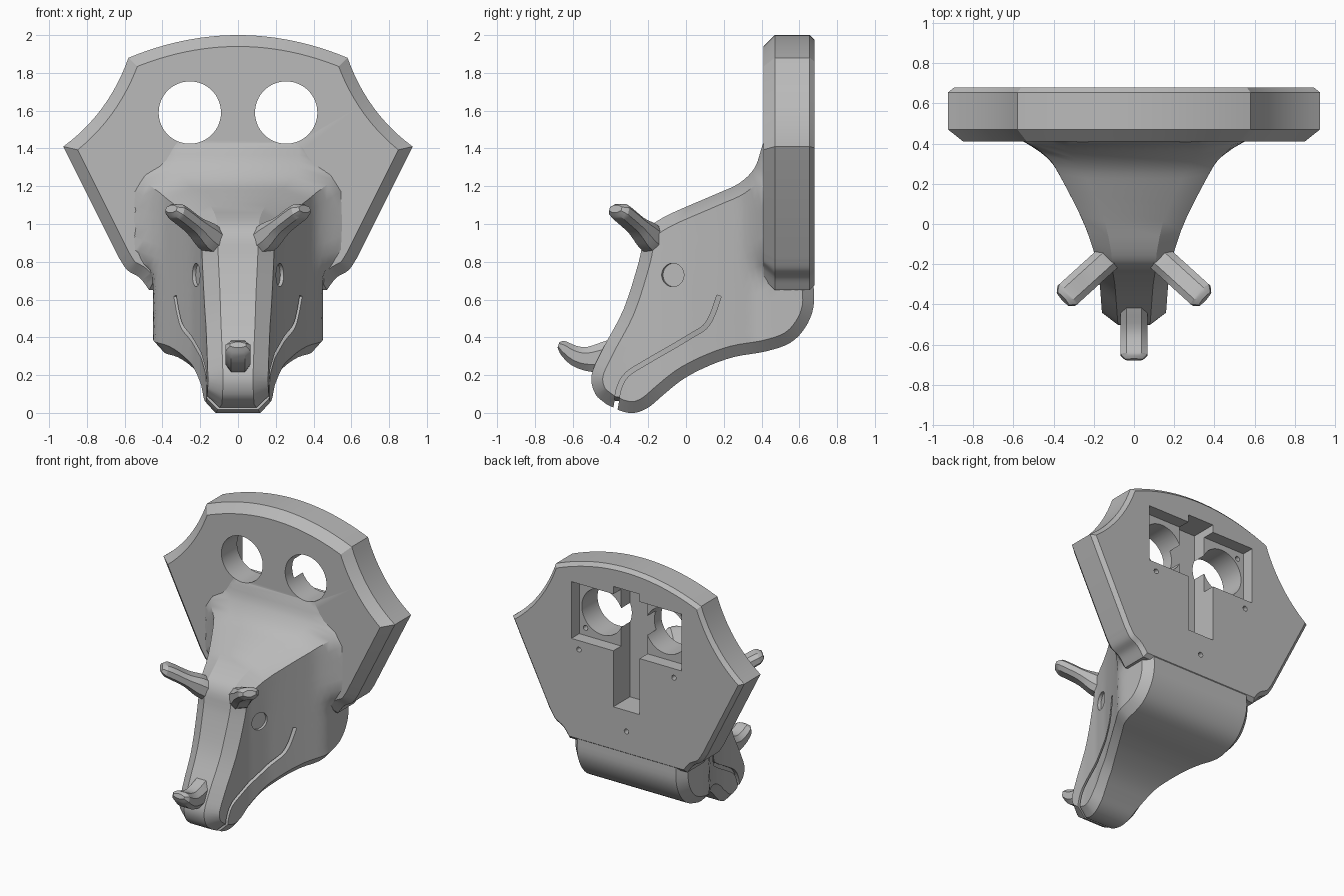
import bpy, bmesh, math
from mathutils import Vector, Matrix

if "Cube" in bpy.data.objects:
    bpy.data.objects.remove(bpy.data.objects["Cube"])

grey = bpy.data.materials.new("plain grey")
grey.use_nodes = True
colour = (0.49, 0.49, 0.49, 1)
grey.diffuse_color = colour
grey.node_tree.nodes["Principled BSDF"].inputs["Base Color"].default_value = colour


def make_object(name, bm):
    bmesh.ops.recalc_face_normals(bm, faces=bm.faces)
    mesh = bpy.data.meshes.new(name)
    bm.to_mesh(mesh)
    bm.free()
    mesh.materials.append(grey)
    ob = bpy.data.objects.new(name, mesh)
    bpy.context.collection.objects.link(ob)
    return ob


def loft(name, rings):
    """Skin closed rings of points and cap both ends."""
    bm = bmesh.new()
    rows = [[bm.verts.new(p) for p in ring] for ring in rings]
    n = len(rows[0])
    for a, b in zip(rows, rows[1:]):
        for i in range(n):
            j = (i + 1) % n
            bm.faces.new((a[i], a[j], b[j], b[i]))
    caps = [bm.faces.new(rows[0]), bm.faces.new(rows[-1])]
    bm.normal_update()
    bmesh.ops.triangulate(bm, faces=caps)
    return make_object(name, bm)


def spline(points, steps):
    p = [Vector(q) for q in points]
    p = [2 * p[0] - p[1]] + p + [2 * p[-1] - p[-2]]
    out = []
    for a, b, c, d in zip(p, p[1:], p[2:], p[3:]):
        for k in range(steps):
            t = k / steps
            out.append(b + 0.5 * t * (c - a + t * (2 * a - 5 * b + 4 * c - d
                                                   + t * (3 * b - a - 3 * c + d))))
    return out + [p[-2]]


def offset(pts, dist, closed=False):
    """Move a 2D path to its left with mitred corners."""
    out, n = [], len(pts)
    for i, p in enumerate(pts):
        prev = pts[i - 1] if i or closed else None
        nxt = pts[(i + 1) % n] if i < n - 1 or closed else None
        d1 = (p - prev).normalized() if prev is not None else (nxt - p).normalized()
        d2 = (nxt - p).normalized() if nxt is not None else d1
        m = (d1 + d2).normalized()
        out.append(p + Vector((-m.y, m.x)) * dist / max(m.dot(d1), 0.5))
    return out


def smooth(v, lo, hi):
    t = min(max((v - lo) / (hi - lo), 0), 1)
    return t * t * (3 - 2 * t)


WIDTHS = [(-.6, .15), (-.5, .155), (-.3, .17), (-.15, .195), (0, .245), (.15, .32),
          (.27, .385), (.36, .44), (.42, .45), (.8, .45)]


def half_width(y, z):
    flare = min(max((y - .3) / .12, 0), 1) ** 2 * smooth(z, .7, .88) * (1 - smooth(z, 1.15, 1.35))
    for (a, wa), (b, wb) in zip(WIDTHS, WIDTHS[1:]):
        if y <= b:
            return wa + (wb - wa) * (y - a) / (b - a) + .12 * flare


def volume(mesh):
    bm = bmesh.new()
    bm.from_mesh(mesh)
    v = bm.calc_volume(signed=True)
    bm.free()
    return v


def boolean(target, tool, operation="DIFFERENCE"):
    """Apply a boolean with the first solver that gives a plausible volume."""
    before = volume(target.data)
    low, high = (before * 1.02, before * 3) if operation == "UNION" else (before * .85, before * 1.0001)
    mod = target.modifiers.new("cut", "BOOLEAN")
    mod.object, mod.operation = tool, operation
    result = None
    for solver in ("MANIFOLD", "EXACT", "FLOAT"):
        mod.solver = solver
        bpy.context.view_layer.update()
        graph = bpy.context.evaluated_depsgraph_get()
        mesh = bpy.data.meshes.new_from_object(target.evaluated_get(graph))
        if low < volume(mesh) < high:
            result = mesh
            break
    target.modifiers.remove(mod)
    if result is not None:
        target.data = result
    bpy.data.objects.remove(tool)


def box(x0, x1, y0, y1, z0, z1):
    return loft("box_cutter", [[(x0, y, z0), (x1, y, z0), (x1, y, z1), (x0, y, z1)] for y in (y0, y1)])


def cylinder(centre, axis, radius, depth, sides=48):
    bm = bmesh.new()
    turn = Vector(axis).to_track_quat("Z", "Y").to_matrix().to_4x4()
    bmesh.ops.create_cone(bm, cap_ends=True, segments=sides, radius1=radius, radius2=radius,
                          depth=depth, matrix=Matrix.Translation(centre) @ turn)
    return make_object("round_cutter", bm)


# Wall plate: crest outline with bevelled front and back rims
half = spline([(.47, .65), (.52, .715), (.585, .755), (.63, .82)], 5)
tip, control, shoulder = Vector((.925, 1.41)), Vector((.685, 1.585)), Vector((.58, 1.88))
for k in range(13):
    t = k / 12
    half.append(tip * (1 - t) ** 2 + control * 2 * t * (1 - t) + shoulder * t * t)
for k in range(11, -1, -1):
    x = .58 * k / 12
    half.append(Vector((x, 2 - .12 * (x / .58) ** 2)))
outline = half + [Vector((-p.x, p.y)) for p in reversed(half[:-1])]
rings = []
for y, inset in ((.41, .06), (.47, 0), (.655, 0), (.68, .025)):
    rings.append([(p.x, y, p.y) for p in offset(outline, inset, True)])
body = loft("head_and_wall_plate", rings)

# Head: paired upper and lower side profiles with chamfered edges
upper = spline([(.47, 1.52), (.41, 1.43), (.365, 1.30), (.28, 1.215), (.15, 1.155), (-.12, 1.035),
                (-.215, .95), (-.25, .80), (-.33, .55), (-.44, .34), (-.5, .2), (-.48, .1),
                (-.42, .045)], 4)
lower = spline([(.675, .70), (.675, .56), (.63, .45), (.55, .37), (.42, .325), (.25, .295),
                (.1, .24), (-.02, .175), (-.12, .095), (-.19, .035), (-.25, .005), (-.30, 0),
                (-.345, .01)], 4)
rings = []
for t, ti, b, bi in zip(upper, offset(upper, .06), lower, offset(lower, -.06)):
    chamfer = .075 + .05 * smooth(t.y, .95, 1.2)
    side = [(half_width(*t) - chamfer, t)]
    for k in range(13):
        p = ti.lerp(bi, k / 12)
        side.append((half_width(*p), p))
    side.append((half_width(*b) - .055, b))
    rings.append([(x, p.x, p.y) for x, p in side] + [(-x, p.x, p.y) for x, p in reversed(side)])
boolean(body, loft("head", rings), "UNION")

# Two round holes through the plate, with a pocket behind each
for s in (-1, 1):
    boolean(body, cylinder((s * .255, .5, 1.59), (0, 1, 0), .165, .6, 64))
boolean(body, box(-.44, .44, .59, .8, 1.385, 1.795))

# Hanging slot and screw holes in the back
boolean(body, box(-.105, .105, .49, .8, .98, 1.85))
for x, z, depth in ((.38, 1.32, .1), (-.38, 1.32, .1), (0, .83, .1), (.39, 1.44, .26), (-.39, 1.74, .26)):
    boolean(body, cylinder((x, .68, z), (0, 1, 0), .018, depth, 16))

# Mouth grooves and shallow eyes on both sides
mouth = spline([(-.385, -.03), (-.37, .04), (-.355, .13), (-.31, .205), (-.2, .275), (-.07, .35),
                (.03, .41), (.1, .455), (.14, .52), (.175, .62)], 4)
for s in (-1, 1):
    rings = []
    for p, a, b in zip(mouth, offset(mouth, .012), offset(mouth, -.012)):
        w = half_width(*p)
        inner = w - .025 if p.y > .07 else -.01
        rings.append([(s * x, q.x, q.y) for x, q in ((inner, a), (w + .1, a), (w + .1, b), (inner, b))])
    boolean(body, loft("mouth_cutter", rings))
    axis = Vector((s, -.36, 0)).normalized()
    surface = Vector((s * half_width(-.07, .73), -.07, .73))
    boolean(body, cylinder(surface + axis * .08, axis, .062, .2))


def horn(name, origin, direction, sections):
    """Sweep a chamfered bar; each section is a low and a high (distance, z) point."""
    d = Vector((direction[0], direction[1], 0)).normalized()
    across = Vector((-d.y, d.x, 0))
    low = spline([s[0] for s in sections], 3)
    high = spline([s[1] for s in sections], 3)
    rings = []
    for i, (a, b) in enumerate(zip(low, high)):
        h = .067 if i < len(low) - 3 else .067 - .008 * (i - len(low) + 4)
        ring = []
        for u, t in ((h - .03, 0), (h, .27), (h, .73), (h - .03, 1), (.03 - h, 1), (-h, .73), (-h, .27), (.03 - h, 0)):
            p = a.lerp(b, t)
            ring.append(Vector((origin[0], origin[1], 0)) + d * p.x + across * u + Vector((0, 0, p.y)))
        rings.append(ring)
    return loft(name, rings)


# Brow horns and nose horn
brow = [((-.01, .84), (-.05, .965)), ((.06, .875), (.01, 1.0)), ((.14, .95), (.10, 1.03)),
        ((.22, 1.0), (.19, 1.08)), ((.27, 1.03), (.245, 1.105)), ((.295, 1.06), (.28, 1.1))]
nose = [((.36, .23), (.36, .40)), ((.46, .215), (.43, .38)), ((.54, .225), (.52, .35)),
        ((.61, .255), (.58, .355)), ((.66, .305), (.64, .38)), ((.68, .345), (.67, .375))]
parts = [body,
         horn("left_brow_horn", (.14, -.18), (.74, -.67), brow),
         horn("right_brow_horn", (-.14, -.18), (-.74, -.67), brow),
         horn("nose_horn", (0, 0), (0, -1), nose)]

bpy.ops.object.select_all(action="DESELECT")
for ob in parts:
    ob.select_set(True)
bpy.context.view_layer.objects.active = body
bpy.ops.object.shade_smooth_by_angle(angle=math.radians(28))
